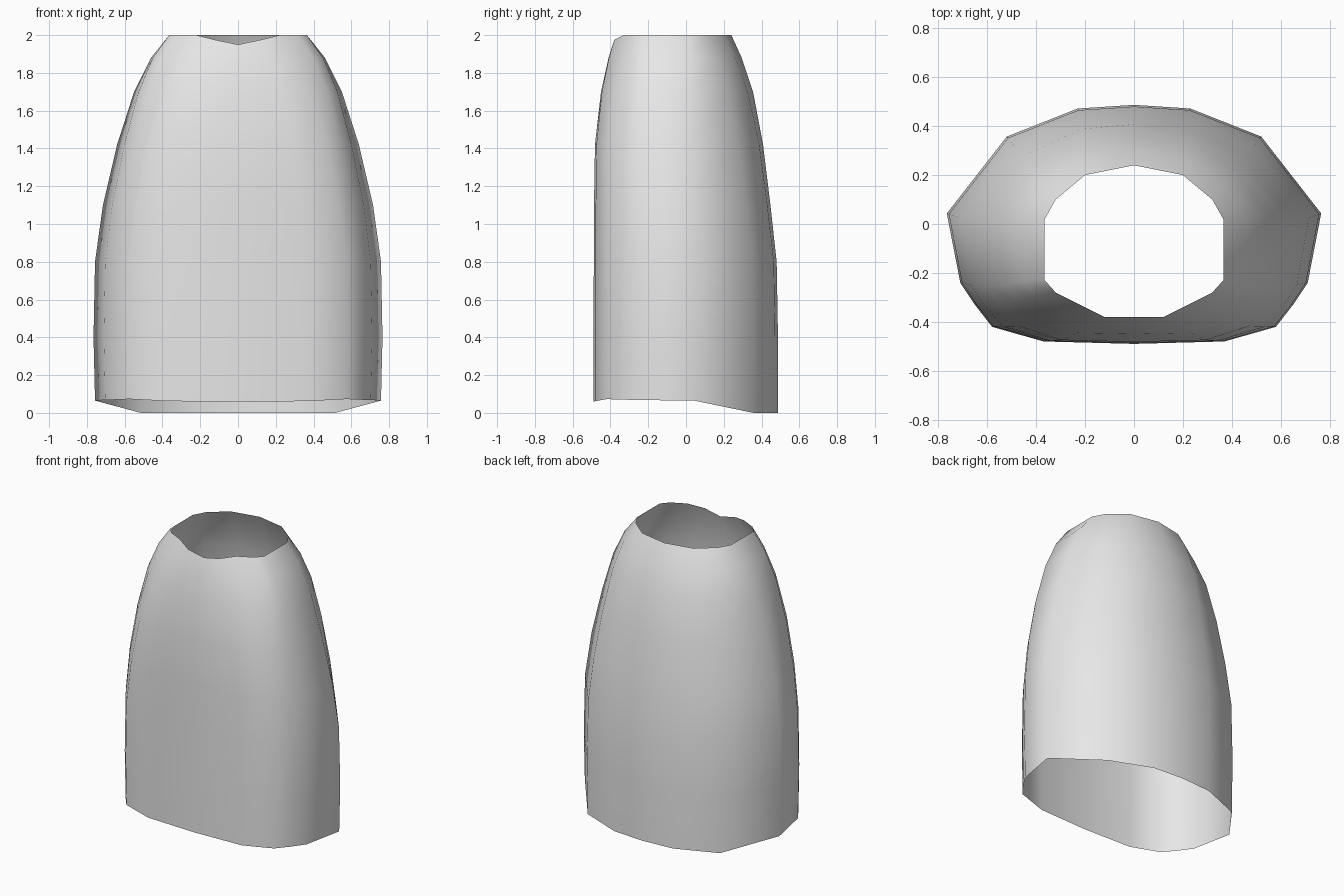
import bpy
import bmesh

cube = bpy.data.objects.get("Cube")
if cube:
    bpy.data.objects.remove(cube, do_unlink=True)

# Half outlines of the hem and the neck opening, front centre to back centre
hem = [(0, -.49), (.37, -.48), (.58, -.42), (.65, -.33), (.71, -.24),
       (.765, .045), (.52, .36), (.23, .475), (0, .49)]
neck = [(0, -.38), (.12, -.38), (.22, -.33), (.32, -.28), (.365, -.23),
        (.365, .02), (.32, .10), (.2, .2), (0, .24)]
hem_z = [.06, .062, .073, .07, .068, .065, 0, 0, 0]
neck_z = [1.95, 1.975, 2, 2, 2, 2, 2, 2, 2]

# Height, half width, front, back, and how far the outline turns into the neck's
levels = [(.03, .757, -.49, .487, 0), (.4, .765, -.49, .487, 0),
          (.8, .757, -.488, .48, 0), (1.1, .715, -.487, .447, .05),
          (1.42, .64, -.482, .408, .15), (1.7, .55, -.45, .355, .4),
          (1.88, .46, -.41, .295, .7), (2, .365, -.38, .24, 1)]


def normalised(outline):
    width = max(x for x, y in outline)
    front, back = outline[0][1], outline[-1][1]
    return [(x / width, (y - front) / (back - front)) for x, y in outline]


def mix(a, b, t):
    return a + (b - a) * t


hem_shape, neck_shape = normalised(hem), normalised(neck)


def half_ring(index):
    z, width, front, back, t = levels[index]
    points = []
    for i, (low, high) in enumerate(zip(hem_shape, neck_shape)):
        height = z
        if index == 0:
            height = hem_z[i]
        elif index == len(levels) - 1:
            height = neck_z[i]
        points.append((width * mix(low[0], high[0], t),
                       mix(front, back, mix(low[1], high[1], t)), height))
    return points


# Open garment shell lofted through mirrored rings
bm = bmesh.new()
rings = []
for index in range(len(levels)):
    half = half_ring(index)
    mirrored = [(-x, y, z) for x, y, z in half[-2:0:-1]]
    rings.append([bm.verts.new(p) for p in half + mirrored])
for lower, upper in zip(rings, rings[1:]):
    count = len(lower)
    for i in range(count):
        j = (i + 1) % count
        bm.faces.new((lower[i], lower[j], upper[j], upper[i])).smooth = True
mesh = bpy.data.meshes.new("garment_shell")
bm.to_mesh(mesh)
bm.free()
shell = bpy.data.objects.new("garment_shell", mesh)
bpy.context.collection.objects.link(shell)

# Light grey cloth
grey = bpy.data.materials.new("light_grey")
grey.use_nodes = True
colour = (.8, .8, .8, 1)
grey.diffuse_color = colour
grey.node_tree.nodes["Principled BSDF"].inputs["Base Color"].default_value = colour
mesh.materials.append(grey)
